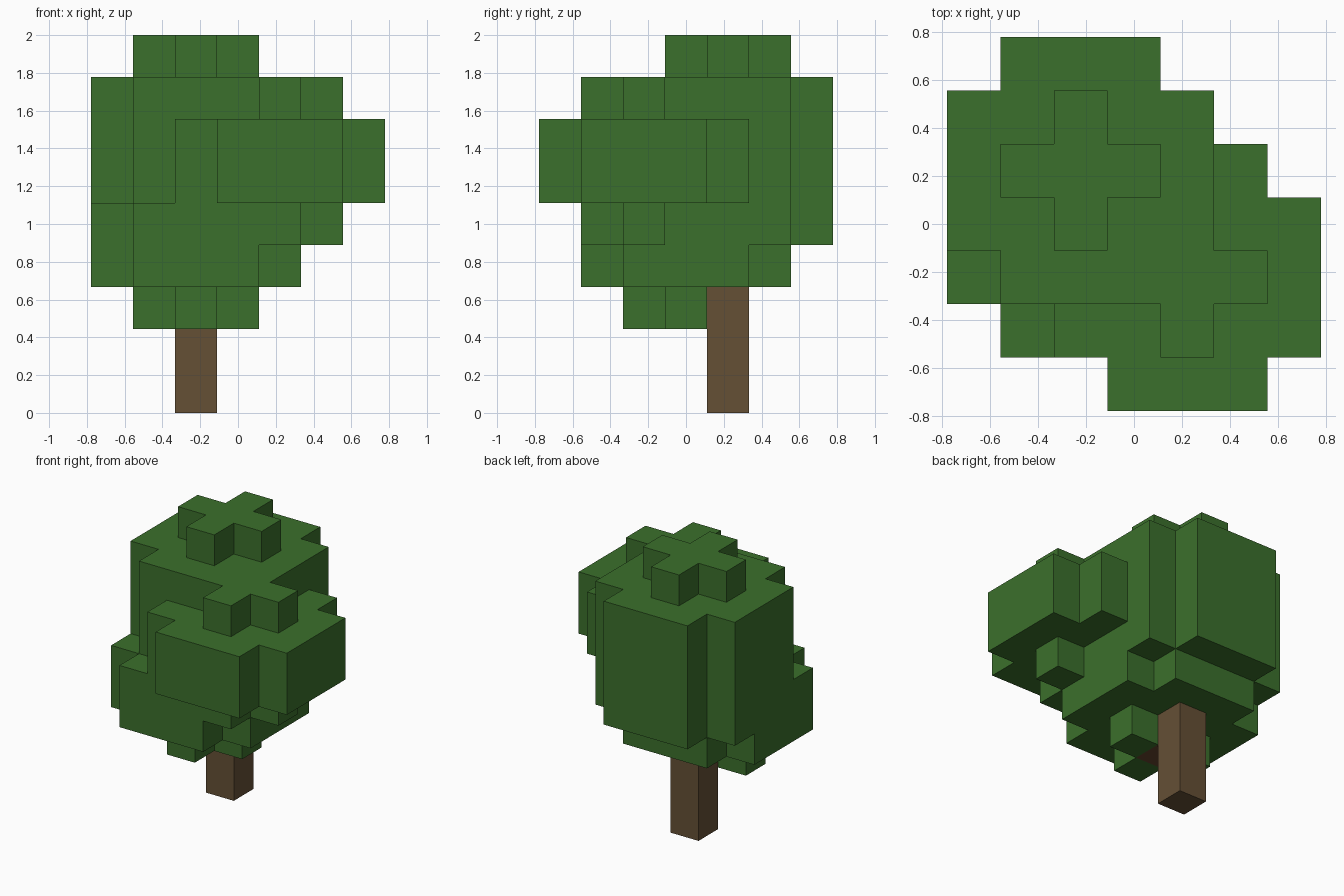
import bpy
import bmesh
from mathutils import Vector

if "Cube" in bpy.data.objects:
    bpy.data.objects.remove(bpy.data.objects["Cube"], do_unlink=True)

CELL = 2 / 9                       # edge length of one block
ORIGIN = Vector((-3, -3, 0))       # centre of the first block column
AXES = [Vector((1, 0, 0)), Vector((0, 1, 0)), Vector((0, 0, 1))]


def material(name, color):
    mat = bpy.data.materials.new(name)
    mat.use_nodes = True
    mat.diffuse_color = (*color, 1)
    mat.node_tree.nodes["Principled BSDF"].inputs["Base Color"].default_value = (*color, 1)
    return mat


def layer(cx, cy, z, radius):
    """Square layer of blocks with its four corners left out."""
    span = range(-radius, radius + 1)
    return {(cx + i, cy + j, z) for i in span for j in span
            if abs(i) + abs(j) < 2 * radius}


def clump(cx, cy, bottom, top):
    """Leaf clump: wide body capped by a plus shape at both ends."""
    cells = layer(cx, cy, bottom, 1) | layer(cx, cy, top, 1)
    for z in range(bottom + 1, top):
        cells |= layer(cx, cy, z, 2)
    return cells


def build(name, cells, solid, mat):
    """Skin the blocks, keeping only faces that border empty space."""
    bm = bmesh.new()
    for cell in cells:
        centre = Vector(cell) + ORIGIN + AXES[2] / 2
        for k in range(3):
            for sign in (-1, 1):
                normal = AXES[k] * sign
                if tuple(int(c) for c in Vector(cell) + normal) in solid:
                    continue
                u = AXES[(k + 1) % 3] / 2
                v = AXES[(k + 2) % 3] / 2 * sign
                mid = centre + normal / 2
                corners = (mid - u - v, mid + u - v, mid + u + v, mid - u + v)
                bm.faces.new([bm.verts.new(p * CELL) for p in corners])
    bmesh.ops.remove_doubles(bm, verts=bm.verts, dist=0.001)
    mesh = bpy.data.meshes.new(name)
    bm.to_mesh(mesh)
    bm.free()
    mesh.materials.append(mat)
    obj = bpy.data.objects.new(name, mesh)
    bpy.context.collection.objects.link(obj)
    return obj


bark = material("bark brown", (0.130, 0.080, 0.036))
inner_wood = material("inner wood brown", (0.130, 0.062, 0.026))
leaf = material("leaf green", (0.044, 0.162, 0.025))

# Trunk and the hidden branch stub beside its top
trunk = {(2, 4, z) for z in range(3)}
stub = {(2, 3, 2)}

# Crown: tall rear clump, front side clump and low middle clump
crown = clump(2, 4, 3, 8) | clump(4, 2, 4, 7) | clump(2, 3, 2, 5)
crown -= trunk | stub

solid = trunk | stub | crown
build("trunk", trunk, solid, bark)
build("branch_stub", stub, solid, inner_wood)
build("leaf_crown", crown, solid, leaf)
